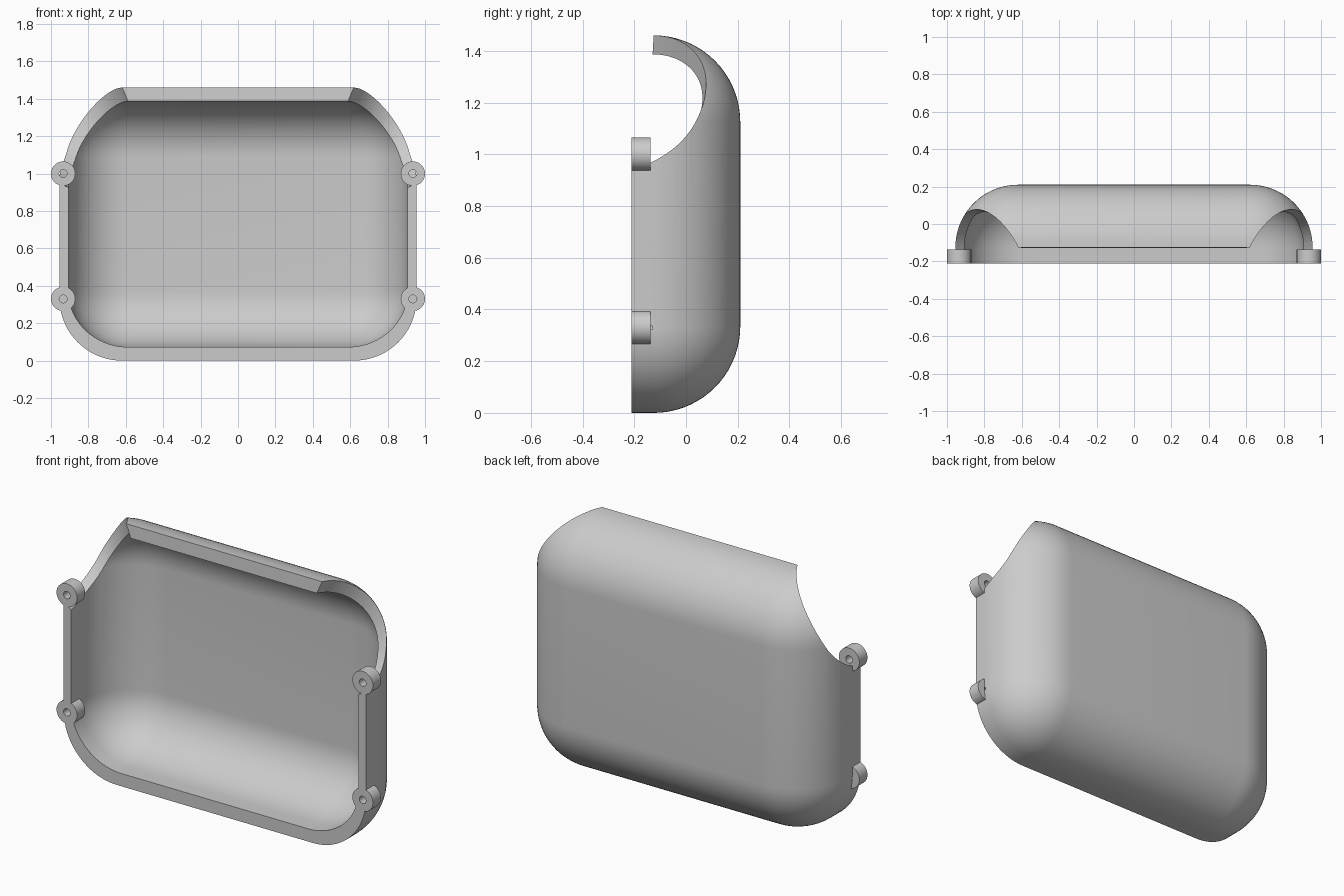
import bpy, bmesh, math
from mathutils import Matrix, Vector

if "Cube" in bpy.data.objects:
    bpy.data.objects.remove(bpy.data.objects["Cube"])

HALF_X, HEIGHT, FRONT, BACK = 0.955, 1.46, -0.21, 0.21
ROUND = 0.335                       # radius of the rounded edges
CUT_R, CUT_Y, CUT_OFF = 0.31, -0.232, 0.43   # diagonal corner cut-outs
BOSS_X, BOSS_Z, BOSS_R = 0.935, (0.33, 1.0), 0.065

grey = bpy.data.materials.new("light_grey")
grey.use_nodes = True
grey.diffuse_color = (0.6, 0.6, 0.6, 1)
grey.node_tree.nodes["Principled BSDF"].inputs["Base Color"].default_value = (0.6, 0.6, 0.6, 1)


def make_object(name, bm):
    mesh = bpy.data.meshes.new(name)
    bm.to_mesh(mesh)
    bm.free()
    obj = bpy.data.objects.new(name, mesh)
    bpy.context.scene.collection.objects.link(obj)
    mesh.materials.append(grey)
    return obj


def add_cylinder(bm, centre, radius, depth, rotation, segments):
    bmesh.ops.create_cone(bm, cap_ends=True, segments=segments, radius1=radius,
                          radius2=radius, depth=depth,
                          matrix=Matrix.Translation(centre) @ rotation)


def cut(obj, cutter):
    mod = obj.modifiers.new("cut", "BOOLEAN")
    mod.operation = "DIFFERENCE"
    mod.solver = "EXACT"
    mod.object = cutter
    bpy.context.view_layer.update()
    graph = bpy.context.evaluated_depsgraph_get()
    mesh = bpy.data.meshes.new_from_object(obj.evaluated_get(graph))
    obj.modifiers.remove(mod)
    obj.data = mesh


def peg_set(name, radius, y0, y1, segments):
    bm = bmesh.new()
    for side in (-1, 1):
        for z in BOSS_Z:
            add_cylinder(bm, Vector((side * BOSS_X, (y0 + y1) / 2, z)), radius,
                         y1 - y0, Matrix.Rotation(math.pi / 2, 4, "X"), segments)
    return make_object(name, bm)


# Rounded solid: every edge is rounded except those around the front
bm = bmesh.new()
bmesh.ops.create_cube(bm, size=1, matrix=Matrix.Translation((0, 0, HEIGHT / 2))
                      @ Matrix.Diagonal((2 * HALF_X, BACK - FRONT, HEIGHT, 1)))
edges = [e for e in bm.edges if any(v.co.y > 0 for v in e.verts)]
bmesh.ops.bevel(bm, geom=edges, offset=ROUND, offset_type="OFFSET", segments=18,
                profile=0.5, affect="EDGES", clamp_overlap=False)
shell = make_object("case_shell", bm)

# Diagonal cut-outs through both upper corners
bm = bmesh.new()
along = 1.8 * math.sqrt(2)
for side in (-1, 1):
    centre = Vector((side * (along - CUT_OFF) / 2, CUT_Y, (along + CUT_OFF) / 2))
    add_cylinder(bm, centre, CUT_R, 1.2, Matrix.Rotation(side * math.pi / 4, 4, "Y"), 96)
corner_cutter = make_object("corner_cutter", bm)
cut(shell, corner_cutter)


# Keep only the outer skin, then give it walls with a scaled inner skin
def on_cutter(v):
    u = (abs(v.co.x) - v.co.z + CUT_OFF) / math.sqrt(2)
    return math.hypot(u, v.co.y - CUT_Y) < CUT_R * 1.001


bm = bmesh.new()
bm.from_mesh(shell.data)
waste = [f for f in bm.faces if all(v.co.y < FRONT + 0.001 for v in f.verts)
         or all(on_cutter(v) for v in f.verts)]
bmesh.ops.delete(bm, geom=waste, context="FACES")
bmesh.ops.remove_doubles(bm, verts=bm.verts[:], dist=0.00002)
result = bmesh.ops.extrude_face_region(bm, geom=bm.faces[:], use_keep_orig=True)
inner = [g for g in result["geom"] if isinstance(g, bmesh.types.BMVert)]
pivot = Matrix.Translation((0, FRONT, HEIGHT / 2))
bmesh.ops.transform(bm, verts=inner,
                    matrix=pivot @ Matrix.Diagonal((0.95, 0.95, 0.9, 1)) @ pivot.inverted())
bmesh.ops.recalc_face_normals(bm, faces=bm.faces[:])
bm.to_mesh(shell.data)
bm.free()

# Screw bosses and their holes
bosses = peg_set("screw_bosses", BOSS_R, FRONT, -0.137, 48)
hole_cutter = peg_set("hole_cutter", 0.021, FRONT - 0.05, -0.13, 24)
for obj in (shell, bosses):
    cut(obj, hole_cutter)
for helper in (corner_cutter, hole_cutter):
    bpy.data.objects.remove(helper)

# Smooth shading with crisp rims
bpy.ops.object.select_all(action="DESELECT")
for obj in (shell, bosses):
    obj.select_set(True)
bpy.context.view_layer.objects.active = shell
bpy.ops.object.shade_smooth_by_angle(angle=math.radians(30))
